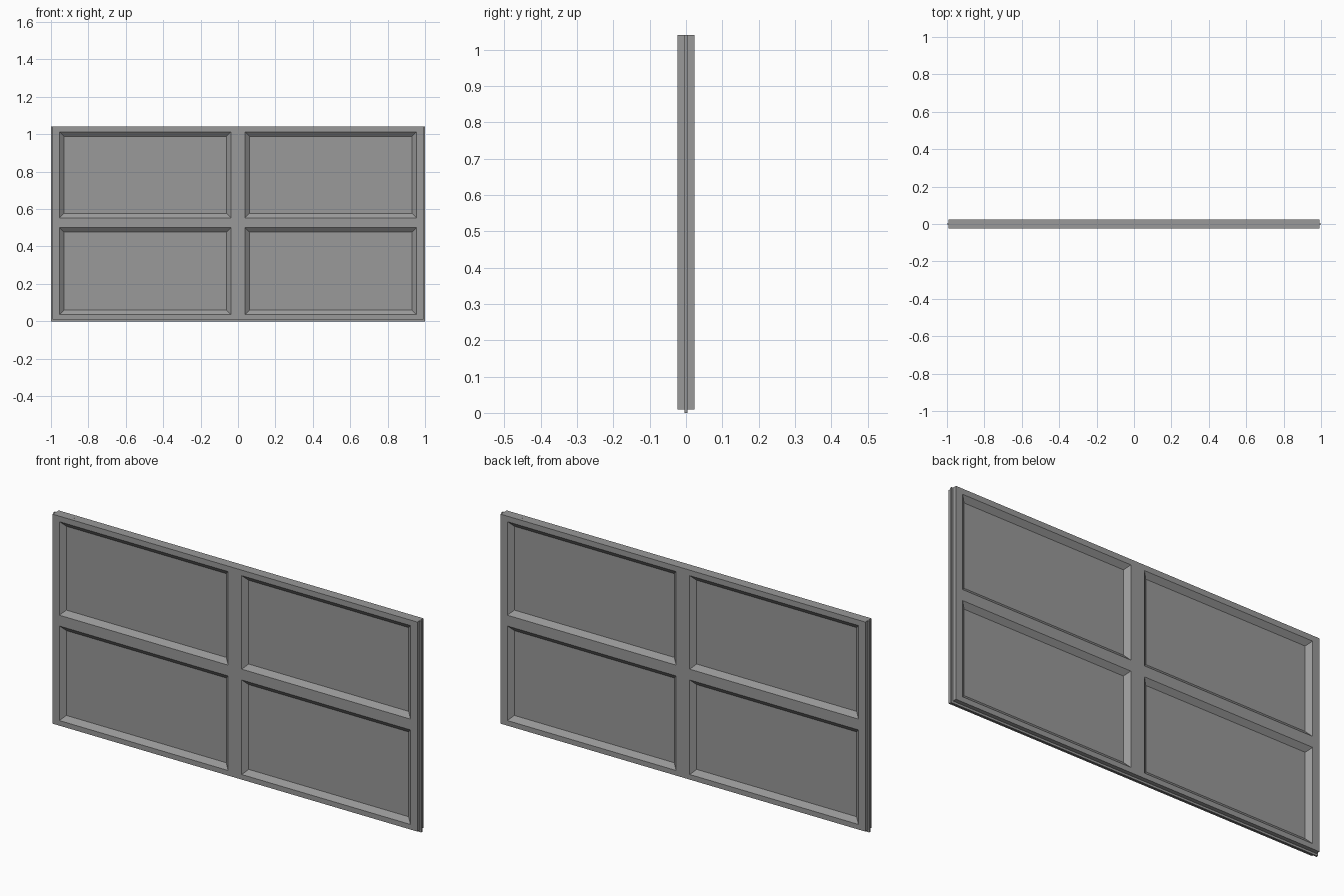
import bpy
import bmesh
from mathutils import Vector

cube = bpy.data.objects.get("Cube")
if cube:
    bpy.data.objects.remove(cube, do_unlink=True)

GREY = (0.32, 0.32, 0.32, 1)
HALF = 0.024      # half thickness of the framed panel
CORE = 0.004      # half thickness of the core sheet
TOP = 1.04
BEVEL = 0.024     # width of the sloped border in each recess

grey = bpy.data.materials.new("panel_grey")
grey.use_nodes = True
grey.diffuse_color = GREY
grey.node_tree.nodes["Principled BSDF"].inputs["Base Color"].default_value = GREY


def add_object(name, bm):
    mesh = bpy.data.meshes.new(name)
    bm.to_mesh(mesh)
    bm.free()
    mesh.materials.append(grey)
    obj = bpy.data.objects.new(name, mesh)
    bpy.context.collection.objects.link(obj)
    return obj


# Core sheet: floor of the recesses, and the tongue at the sides and bottom
bm = bmesh.new()
bmesh.ops.create_cube(bm, size=1)
bmesh.ops.scale(bm, vec=Vector((2, 2 * CORE, TOP)), verts=bm.verts)
bmesh.ops.translate(bm, vec=Vector((0, 0, TOP / 2)), verts=bm.verts)
add_object("core_sheet", bm)

# Frame face: a grid of rails and stiles around four panes
xs = [-0.992, -0.955, -0.037, 0.037, 0.955, 0.992]
zs = [0.01, 0.035, 0.5, 0.553, 1.013, TOP]
bm = bmesh.new()
grid = [[bm.verts.new((x, -HALF, z)) for x in xs] for z in zs]
panes = []
for j in range(len(zs) - 1):
    for i in range(len(xs) - 1):
        face = bm.faces.new((grid[j][i], grid[j][i + 1],
                             grid[j + 1][i + 1], grid[j + 1][i]))
        if i % 2 and j % 2:
            panes.append(face)
bm.normal_update()

# Outer edges run back to the core
rim = [e for e in bm.edges if e.is_boundary]
sides = bmesh.ops.extrude_edge_only(bm, edges=rim)["geom"]
for v in sides:
    if isinstance(v, bmesh.types.BMVert):
        v.co.y = -CORE

# Sloped borders sink to the core, which shows as the pane
bmesh.ops.inset_individual(bm, faces=panes, thickness=BEVEL,
                           depth=0, use_even_offset=True)
for face in panes:
    for v in face.verts:
        v.co.y = -CORE
bmesh.ops.delete(bm, geom=panes, context='FACES_ONLY')
bm.normal_update()

# Merge the flat rails and stiles into one clean face plane
bmesh.ops.dissolve_limit(bm, angle_limit=0.01, verts=bm.verts, edges=bm.edges)
bmesh.ops.recalc_face_normals(bm, faces=bm.faces)
if min(bm.faces, key=lambda f: f.calc_center_median().y).normal.y > 0:
    bmesh.ops.reverse_faces(bm, faces=bm.faces)
frame = add_object("panel_frame", bm)

# The same frame on the back
mirror = frame.modifiers.new("both_sides", 'MIRROR')
mirror.use_axis = (False, True, False)
mirror.use_mirror_merge = False
